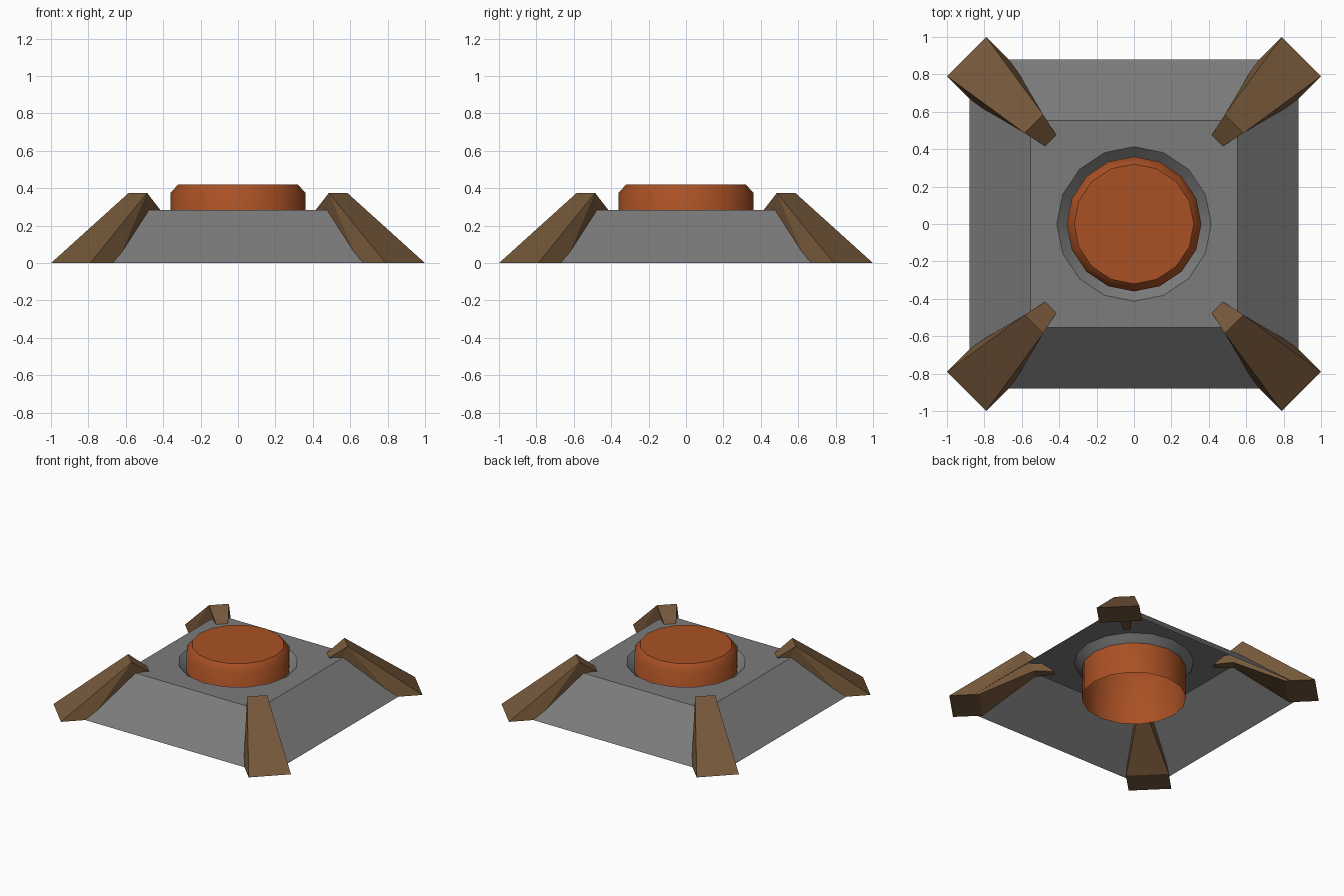
import bpy, bmesh
from math import sin, cos, pi, radians

cube = bpy.data.objects.get("Cube")
if cube:
    bpy.data.objects.remove(cube, do_unlink=True)

SIDES = 16


def material(name, rgb):
    mat = bpy.data.materials.new(name)
    mat.use_nodes = True
    mat.diffuse_color = (*rgb, 1)
    bsdf = mat.node_tree.nodes["Principled BSDF"]
    bsdf.inputs["Base Color"].default_value = (*rgb, 1)
    return mat


grey = material("grey_metal", (0.20, 0.20, 0.20))
orange = material("burnt_orange", (0.40, 0.082, 0.018))
brown = material("brown", (0.18, 0.097, 0.042))


def finish(bm, name, mat, smooth_angle=None):
    mesh = bpy.data.meshes.new(name)
    bm.to_mesh(mesh)
    bm.free()
    mesh.materials.append(mat)
    obj = bpy.data.objects.new(name, mesh)
    bpy.context.collection.objects.link(obj)
    if smooth_angle:
        bpy.ops.object.select_all(action="DESELECT")
        obj.select_set(True)
        bpy.context.view_layer.objects.active = obj
        bpy.ops.object.shade_smooth_by_angle(angle=radians(smooth_angle))
    return obj


def ring(bm, radius, z, square=False):
    """Round ring, or the same points pushed out onto a square."""
    verts = []
    for i in range(SIDES):
        c, s = cos(2 * pi * i / SIDES), sin(2 * pi * i / SIDES)
        r = radius / max(abs(c), abs(s)) if square else radius
        verts.append(bm.verts.new((r * c, r * s, z)))
    return verts


def loft(bm, rings):
    for low, high in zip(rings, rings[1:]):
        for i in range(SIDES):
            j = (i + 1) % SIDES
            bm.faces.new((low[i], low[j], high[j], high[i]))


# Base: open sloped shell with a funnel-shaped socket in the top
bm = bmesh.new()
loft(bm, [ring(bm, 0.88, 0, True), ring(bm, 0.553, 0.285, True),
          ring(bm, 0.413, 0.285), ring(bm, 0.36, 0.235)])
finish(bm, "base_shell", grey, 30)

# Button: open tube with a bevelled cap
bm = bmesh.new()
rings = [ring(bm, 0.36, 0), ring(bm, 0.36, 0.376), ring(bm, 0.32, 0.42)]
loft(bm, rings)
bm.faces.new(rings[-1])
finish(bm, "button", orange, 45)

# Legs: tapered struts, as (distance along diagonal, height, half width)
PROFILE = [(1.266, 0, 0.148), (0.757, 0.375, 0.07), (0.55, 0.228, 0.024),
           (0.69, 0.228, 0.04), (1.06, 0, 0.148)]


def leg(name, sx, sy):
    bm = bmesh.new()
    d = 0.5 ** 0.5
    left, right = [
        [bm.verts.new((sx * d * (r + k * w), sy * d * (r - k * w), z))
         for r, z, w in PROFILE] for k in (-1, 1)]
    for i in range(len(PROFILE)):
        j = (i + 1) % len(PROFILE)
        bm.faces.new((left[i], left[j], right[j], right[i]))
    for side in (left, right):
        # Split each side where the foot meets the strut
        bm.faces.new((side[0], side[1], side[4]))
        bm.faces.new((side[1], side[3], side[4]))
        bm.faces.new((side[1], side[2], side[3]))
    bmesh.ops.recalc_face_normals(bm, faces=bm.faces)
    finish(bm, name, brown)


for sx, x_name in ((1, "left"), (-1, "right")):
    for sy, y_name in ((-1, "front"), (1, "back")):
        leg(f"{y_name}_{x_name}_leg", sx, sy)
